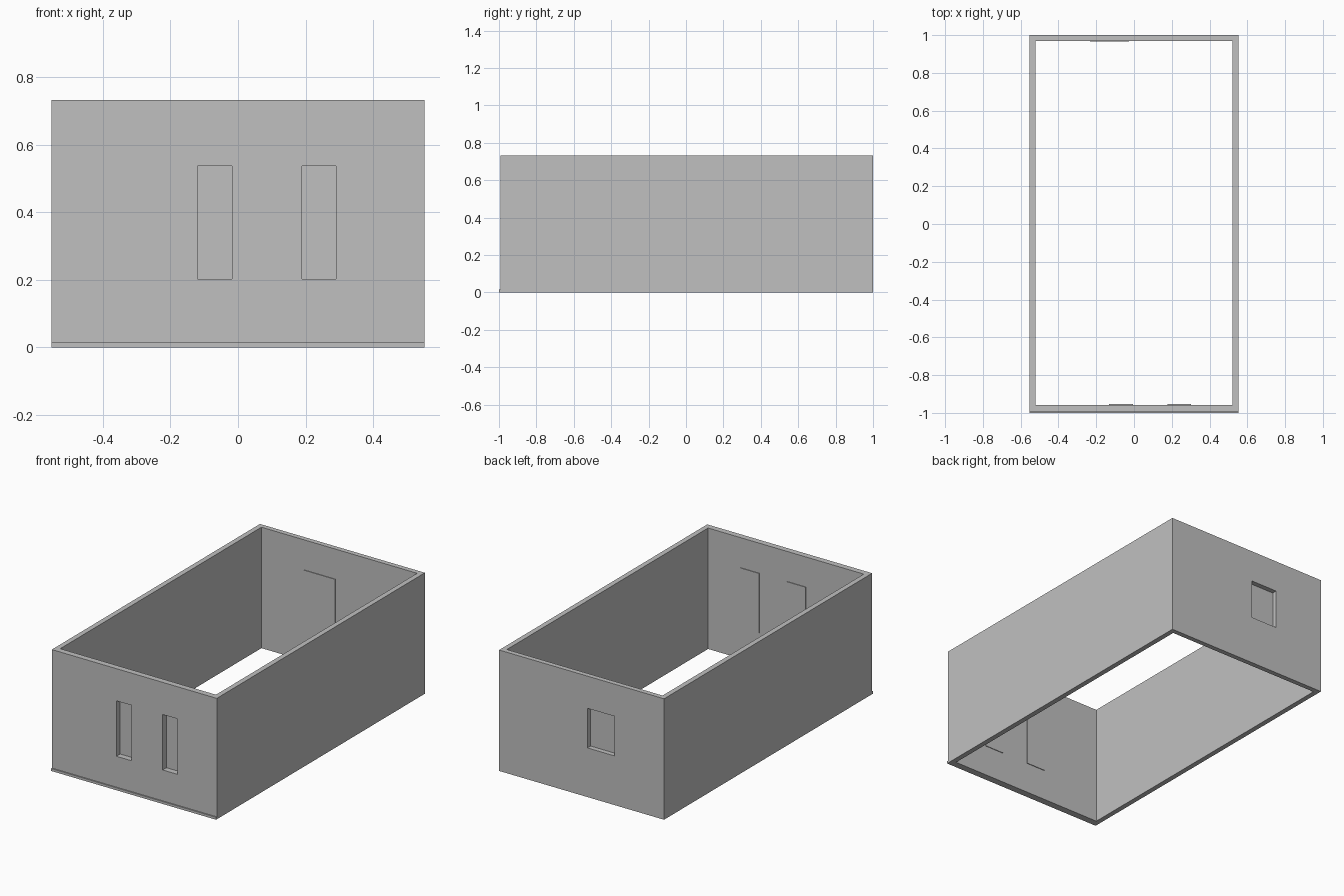
import bpy

cube = bpy.data.objects.get("Cube")
if cube:
    bpy.data.objects.remove(cube, do_unlink=True)

GREY = (0.527, 0.527, 0.527, 1.0)
mat = bpy.data.materials.new("wall grey")
mat.use_nodes = True
mat.diffuse_color = GREY
mat.node_tree.nodes["Principled BSDF"].inputs["Base Color"].default_value = GREY


def box(name, x, y, z):
    """Axis-aligned box from (low, high) ranges."""
    bpy.ops.mesh.primitive_cube_add(size=1)
    ob = bpy.context.object
    ob.name = name
    for v in ob.data.vertices:
        v.co = [r[0] if c < 0 else r[1] for c, r in zip(v.co, (x, y, z))]
    ob.data.materials.append(mat)
    return ob


def cut(target, cutter):
    """Subtract the cutter from the target and discard it."""
    cutter.hide_render = True
    mod = target.modifiers.new("opening", "BOOLEAN")
    mod.operation = "DIFFERENCE"
    mod.solver = "EXACT"
    mod.object = cutter
    bpy.context.view_layer.objects.active = target
    bpy.ops.object.modifier_apply(modifier=mod.name)
    bpy.data.objects.remove(cutter, do_unlink=True)


HALF_W, HEIGHT = 0.553, 0.733
FRONT, FRONT_IN = -0.993, -0.957
BACK, BACK_IN = 1.0, 0.97
PANEL = 0.004   # panel thickness
LAP = 0.013     # panel overlap around each opening

# Open rectangular shell of four walls
walls = box("walls", (-HALF_W, HALF_W), (FRONT, BACK), (0, HEIGHT))
cut(walls, box("cavity", (-0.522, 0.522), (FRONT_IN, BACK_IN), (-0.1, 1)))

# Window openings, each closed by a thin panel on the inner wall face
windows = [
    ("front_right_window", (-0.12, -0.018), (0.202, 0.538), FRONT, FRONT_IN, 1),
    ("front_left_window", (0.19, 0.29), (0.202, 0.538), FRONT, FRONT_IN, 1),
    ("back_window", (-0.22, -0.04), (0.298, 0.538), BACK, BACK_IN, -1),
]
for name, x, z, outer, inner, inward in windows:
    ys = sorted((outer - 0.05 * inward, inner + 0.02 * inward))
    cut(walls, box("cutter", x, ys, z))
    box(name + "_panel", (x[0] - LAP, x[1] + LAP),
        sorted((inner, inner + PANEL * inward)), (z[0] - LAP, z[1] + LAP))

# Low plinth strip along the foot of the front wall
box("front_plinth", (-HALF_W, HALF_W), (-1.0, FRONT), (0, 0.015))
